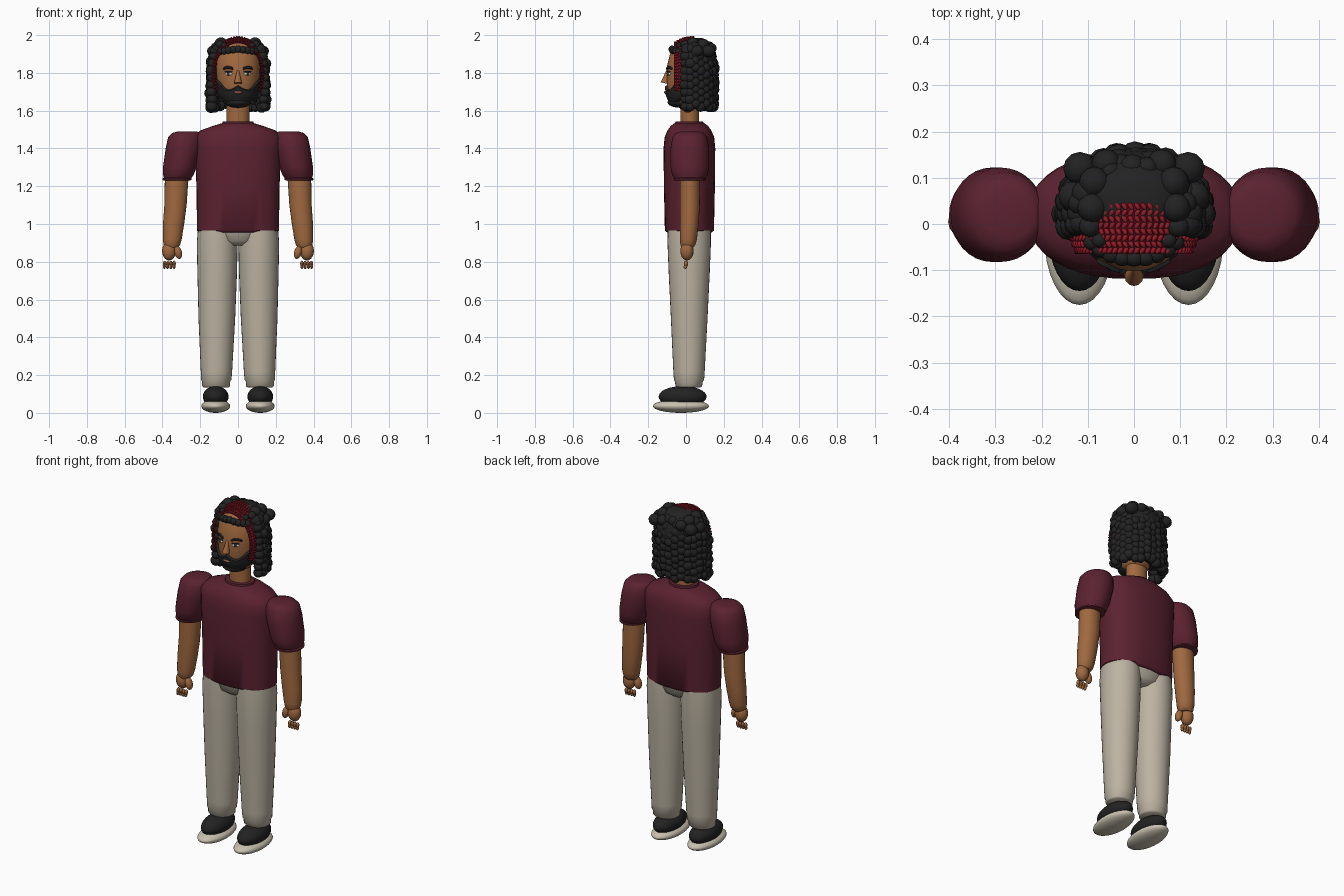
import bpy, bmesh, math, random
from math import sin, cos, pi
from mathutils import Matrix, Vector, Euler

random.seed(4)
if "Cube" in bpy.data.objects:
    bpy.data.objects.remove(bpy.data.objects["Cube"])


def material(name, r, g, b):
    m = bpy.data.materials.new(name)
    m.use_nodes = True
    m.diffuse_color = (r, g, b, 1)
    m.node_tree.nodes["Principled BSDF"].inputs["Base Color"].default_value = (r, g, b, 1)
    return m


MAROON = material("maroon cloth", .105, .016, .03)
SKIN = material("brown skin", .35, .14, .05)
KHAKI = material("khaki cloth", .5, .45, .36)
BLACK = material("black hair", .016, .016, .017)
RED = material("red yarn", .3, .011, .022)
DARK_RED = material("dark red yarn", .08, .005, .01)
CREAM = material("cream sole", .58, .53, .43)
WHITE = material("eye white", .7, .7, .66)
GREEN = material("green iris", .08, .13, .07)
LIP = material("lip", .27, .09, .06)


def finish(name, bm, mat):
    bmesh.ops.recalc_face_normals(bm, faces=bm.faces)
    me = bpy.data.meshes.new(name)
    bm.to_mesh(me)
    bm.free()
    me.materials.append(mat)
    ob = bpy.data.objects.new(name, me)
    bpy.context.collection.objects.link(ob)
    bpy.ops.object.select_all(action='DESELECT')
    ob.select_set(True)
    bpy.context.view_layer.objects.active = ob
    bpy.ops.object.shade_smooth_by_angle(angle=math.radians(50))
    return ob


def loft(name, sections, mat, side=1, power=2.0, segs=32):
    """Stack of rounded rings: (z, centre x, centre y, radius x, radius y)."""
    bm = bmesh.new()
    rings = []
    for z, cx, cy, rx, ry in sections:
        ring = []
        for i in range(segs):
            a = 2 * pi * i / segs
            c, s = cos(a), sin(a)
            x = math.copysign(abs(c) ** (2 / power), c) * rx
            y = math.copysign(abs(s) ** (2 / power), s) * ry
            ring.append(bm.verts.new((side * (cx + x), cy + y, z)))
        rings.append(ring)
    for lo, hi in zip(rings, rings[1:]):
        for i in range(segs):
            j = (i + 1) % segs
            bm.faces.new((lo[i], lo[j], hi[j], hi[i]))
    bm.faces.new(rings[0])
    bm.faces.new(rings[-1])
    return finish(name, bm, mat)


def balls(name, items, mat, u=12, v=8):
    """Ellipsoids joined in one object: (centre, radii, rotation)."""
    bm = bmesh.new()
    for loc, rad, rot in items:
        m = Matrix.LocRotScale(Vector(loc), Euler(rot), Vector(rad))
        bmesh.ops.create_uvsphere(bm, u_segments=u, v_segments=v, radius=1, matrix=m)
    return finish(name, bm, mat)


NONE = (0, 0, 0)

# Shirt body and collar
loft("shirt", [(.955, 0, .018, .2, .118), (.965, 0, .018, .217, .13), (1.2, 0, .018, .22, .135),
               (1.4, 0, .018, .228, .137), (1.46, 0, .018, .231, .131), (1.495, 0, .018, .2, .116),
               (1.52, 0, .018, .13, .098), (1.535, 0, .018, .08, .078)], MAROON, power=2.3, segs=40)
loft("collar", [(1.515, 0, .018, .08, .072), (1.53, 0, .018, .086, .078),
                (1.543, 0, .018, .08, .072), (1.543, 0, .018, .066, .058)], MAROON)
loft("trouser_seat", [(.885, 0, .018, .06, .07), (.91, 0, .018, .13, .105),
                      (.97, 0, .018, .2, .118)], KHAKI)

for side, word in ((1, "left"), (-1, "right")):
    # Sleeve, hem and arm
    loft(word + "_sleeve", [(1.49, .268, .02, .05, .05), (1.482, .274, .02, .075, .075),
                            (1.46, .28, .02, .09, .092), (1.4, .288, .02, .095, .102),
                            (1.3, .308, .02, .089, .102), (1.26, .316, .02, .081, .094),
                            (1.24, .32, .02, .071, .08)], MAROON, side)
    loft(word + "_sleeve_hem", [(1.23, .323, .02, .068, .078), (1.233, .323, .02, .077, .087),
                                (1.24, .323, .02, .077, .087), (1.246, .323, .02, .068, .078)],
         MAROON, side)
    loft(word + "_arm", [(1.26, .324, .02, .063, .052), (1.1, .331, .02, .059, .053),
                         (1.0, .341, .017, .056, .05), (.92, .348, .013, .05, .045),
                         (.89, .35, .01, .044, .04), (.875, .352, .008, .034, .03)], SKIN, side, segs=24)
    # Hand with separate fingertips
    balls(word + "_hand", [((side * .365, .005, .857), (.037, .035, .05), NONE),
                           ((side * .317, -.005, .85), (.02, .022, .036), (0, side * .25, 0))],
          SKIN, 16, 10)
    tips = []
    for i in range(4):
        x = .338 + i * .017
        tips.append(((side * x, 0, .79), (.009, .012, .016), NONE))
        tips.append(((side * (x + .001), -.003, .774), (.008, .01, .012), NONE))
    balls(word + "_fingers", tips, SKIN, 8, 6)
    # Trouser leg and cuff
    loft(word + "_trouser_leg", [(.135, .116, .015, .066, .062), (.142, .116, .015, .074, .07),
                                 (.165, .116, .015, .074, .074), (.175, .115, .016, .08, .08),
                                 (.22, .114, .016, .083, .083), (.5, .112, .017, .097, .097),
                                 (.75, .11, .017, .105, .109), (.9, .11, .017, .108, .115),
                                 (.965, .108, .017, .105, .114)], KHAKI, side)
    # Shoe
    balls(word + "_shoe_sole", [((side * .118, -.027, .036), (.076, .148, .036), NONE)], CREAM, 32, 16)
    balls(word + "_shoe_upper", [((side * .118, -.018, .086), (.068, .127, .056), NONE)], BLACK, 32, 16)

# Neck and head
loft("neck", [(1.52, 0, .02, .06, .05), (1.68, 0, .02, .06, .05)], SKIN)
HEAD = [(1.62, 0, .01, .045, .05), (1.635, 0, .005, .07, .08), (1.68, 0, .005, .096, .1),
        (1.75, 0, .01, .112, .112), (1.83, 0, .01, .117, .112), (1.9, 0, .015, .112, .1),
        (1.94, 0, .02, .095, .085), (1.965, 0, .02, .06, .06)]
loft("head", HEAD, SKIN)


def on_head(a, z, off=0.0):
    """Point on the head at angle a from the front, pushed out by off."""
    for lo, hi in zip(HEAD, HEAD[1:]):
        if z <= hi[0]:
            break
    t = max(0, min(1, (z - lo[0]) / (hi[0] - lo[0])))
    _, _, cy, rx, ry = [p + (q - p) * t for p, q in zip(lo, hi)]
    return Vector((sin(a) * (rx + off), cy - cos(a) * (ry + off), z))


def face_patch(name, a0, a1, low, high, mat, off, cols=20, rows=8):
    """Padded patch lying on the head between two height curves."""
    bm = bmesh.new()
    grid = []
    for i in range(cols + 1):
        a = a0 + (a1 - a0) * i / cols
        col = []
        for j in range(rows + 1):
            edge = i in (0, cols) or j in (0, rows)
            z = low(a) + (high(a) - low(a)) * j / rows
            col.append(bm.verts.new(on_head(a, z, -.004 if edge else off)))
        grid.append(col)
    for p, q in zip(grid, grid[1:]):
        for j in range(rows):
            bm.faces.new((p[j], q[j], q[j + 1], p[j + 1]))
    return finish(name, bm, mat)


# Beard, lips and nose
face_patch("beard", -1.45, 1.45, lambda a: 1.622 + .045 * (a / 1.45) ** 2,
           lambda a: 1.738 - .024 * sin(min(abs(a), 1) * pi) + .045 * max(0, abs(a) - .6),
           BLACK, .012, 36, 10)
balls("chin_beard", [((0, -.03, 1.645), (.07, .068, .03), NONE)], BLACK, 20, 12)
balls("lips", [((0, on_head(0, 1.697).y - .011, 1.697), (.024, .009, .008), NONE)], LIP)
bm = bmesh.new()
bmesh.ops.create_cone(bm, segments=12, cap_ends=True, radius1=.024, radius2=.005, depth=.075,
                      matrix=Matrix.LocRotScale(Vector((0, -.105, 1.782)), Euler((-.22, 0, 0)),
                                                Vector((.85, .9, 1))))
finish("nose", bm, SKIN)

# Eyes and eyebrows
for side, word in ((1, "left"), (-1, "right")):
    a = side * .44
    p = on_head(a, 1.795)
    balls(word + "_eye", [(p, (.021, .007, .009), (0, 0, a))], WHITE)
    q = on_head(a, 1.796, .004)
    balls(word + "_iris", [(q, (.009, .006, .009), (0, 0, a))], GREEN)
    balls(word + "_pupil", [(on_head(a, 1.796, .008), (.004, .004, .004), NONE)], BLACK, 8, 6)
    balls(word + "_upper_lid", [(on_head(a, 1.806, .002), (.023, .007, .004), (0, 0, a))], BLACK)
    face_patch(word + "_eyebrow", side * .2, side * .76,
               lambda t: 1.812 + .008 * sin((abs(t) - .2) / .56 * pi),
               lambda t: 1.828 + .01 * sin((abs(t) - .2) / .56 * pi), BLACK, .008, 10, 4)

# Hair cap behind the face
loft("hair_cap", [(1.645, 0, .075, .115, .07), (1.7, 0, .07, .13, .09), (1.85, 0, .065, .137, .1),
                  (1.9, 0, .06, .13, .098), (1.94, 0, .055, .112, .088), (1.97, 0, .05, .082, .068),
                  (1.985, 0, .045, .045, .04)], BLACK)

# Hanging locks made of beads
locks = []
STRANDS = 17
for i in range(STRANDS):
    a = -.3 + (pi + .6) * i / (STRANDS - 1)
    shift = random.uniform(-.012, .012)
    for k in range(9):
        z = 1.628 + .038 * k + shift
        lean = 1 - 2.2 * max(0, z - 1.84) - .1 * max(0, 1.66 - z)
        r = random.uniform(.024, .031)
        x = .146 * cos(a) * lean
        y = .03 + .118 * sin(a) * lean
        locks.append(((x + random.uniform(-.004, .004), y, z), (r, r, r * .95), NONE))
# Inner beads near the jaw and big curls on the crown
for side in (1, -1):
    for k in range(4):
        locks.append(((side * .125, .01 + .012 * k, 1.615 + .035 * k), (.027, .027, .026), NONE))
    for x, y, z, r in ((.09, .035, 1.958, .033), (.117, .12, 1.915, .036), (.095, -.005, 1.95, .024),
                       (.085, .09, 1.95, .034), (.06, .13, 1.93, .032), (.13, .06, 1.915, .034),
                       (.125, .0, 1.915, .024), (.075, -.035, 1.945, .017)):
        locks.append(((side * x, y, z), (r, r, r * .9), NONE))
balls("hair_locks", locks, BLACK)

# Curls along the hairline
balls("hairline_curls", [(on_head(-.95 + 1.9 * i / 8, 1.925 - .012 * abs(i - 4) / 4, .002),
                          (.021, .018, .02), NONE) for i in range(9)], BLACK)


# Knitted headband arching over the crown
def on_band(t, v, lift=0.0):
    """t runs ear to ear, v runs front (0) to back (1)."""
    s = .84 + .16 * sin(min(1, v * 1.25) * pi / 2) + lift
    return Vector((.144 * s * cos(t), -.064 + .109 * v, 1.795 + .193 * s * sin(t)))


bm = bmesh.new()
grid = [[bm.verts.new(on_band(-.55 + (pi + 1.1) * i / 40, j / 6)) for j in range(7)] for i in range(41)]
for p, q in zip(grid, grid[1:]):
    for j in range(6):
        bm.faces.new((p[j], q[j], q[j + 1], p[j + 1]))
finish("headband_base", bm, DARK_RED)

stitches = []
ROWS = 8
for i in range(44):
    t = -.5 + (pi + 1.0) * i / 43
    for j in range(ROWS):
        lean = .6 if j % 2 else -.6
        spin = Matrix.Rotation(pi / 2 - t, 3, 'Y') @ Matrix.Rotation(lean, 3, 'Z')
        stitches.append((on_band(t, (j + .5) / ROWS, .012), (.0055, .0095, .0045), spin.to_euler()))
balls("headband_stitches", stitches, RED, 8, 5)
